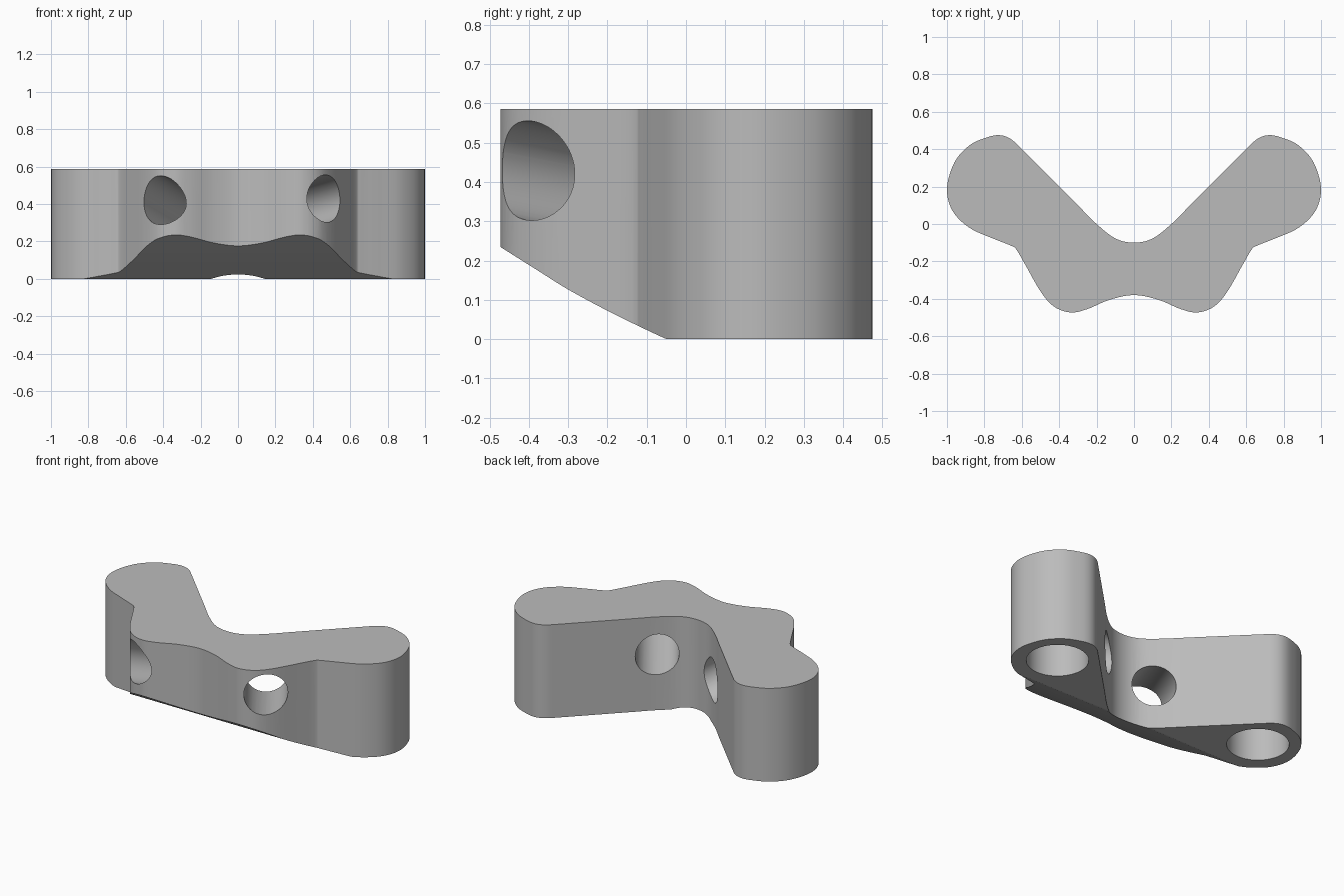
import bpy, bmesh
from mathutils import Vector

cube = bpy.data.objects.get("Cube")
if cube:
    bpy.data.objects.remove(cube, do_unlink=True)

HEIGHT = 0.586

grey = bpy.data.materials.new("plain_grey")
grey.use_nodes = True
colour = (0.5, 0.5, 0.5, 1)
grey.diffuse_color = colour
for node in grey.node_tree.nodes:
    if node.type == 'BSDF_PRINCIPLED':
        node.inputs["Base Color"].default_value = colour


def smooth_path(points, steps=5, closed=True):
    """Pass a smooth curve through the given points."""
    pts = [Vector(p) for p in points]
    count = len(pts)
    result = []
    for i in range(count if closed else count - 1):
        if closed:
            a, b, c, d = (pts[(i + k) % count] for k in (-1, 0, 1, 2))
        else:
            a, b, c, d = (pts[min(max(i + k, 0), count - 1)] for k in (-1, 0, 1, 2))
        for s in range(steps):
            t = s / steps
            result.append(0.5 * (2 * b + (c - a) * t
                                 + (2 * a - 5 * b + 4 * c - d) * t ** 2
                                 + (3 * b - a - 3 * c + d) * t ** 3))
    if not closed:
        result.append(pts[-1])
    return result


def make_object(name, bm):
    bmesh.ops.recalc_face_normals(bm, faces=bm.faces)
    mesh = bpy.data.meshes.new(name)
    bm.to_mesh(mesh)
    bm.free()
    mesh.materials.append(grey)
    obj = bpy.data.objects.new(name, mesh)
    bpy.context.collection.objects.link(obj)
    return obj


def prism(name, corners, offset):
    """Extrude a flat polygon along an offset."""
    bm = bmesh.new()
    face = bm.faces.new([bm.verts.new(c) for c in corners])
    extruded = bmesh.ops.extrude_face_region(bm, geom=[face])
    verts = [v for v in extruded["geom"] if isinstance(v, bmesh.types.BMVert)]
    bmesh.ops.translate(bm, verts=verts, vec=offset)
    return make_object(name, bm)


def rod(name, start, end, radius, extend=0.0):
    """Round cutter running between two points."""
    start, end = Vector(start), Vector(end)
    axis = end - start
    bm = bmesh.new()
    bmesh.ops.create_cone(bm, cap_ends=True, segments=64, radius1=radius,
                          radius2=radius, depth=axis.length + 2 * extend)
    bm.transform(axis.to_track_quat('Z', 'Y').to_matrix().to_4x4())
    bmesh.ops.translate(bm, verts=bm.verts, vec=(start + end) / 2)
    return make_object(name, bm)


# Bracket body: half outline from the rear valley round to the front dip
half = [(0, -0.1), (0.1, -0.077), (0.2, 0), (0.3, 0.1), (0.45, 0.25),
        (0.6, 0.4), (0.66, 0.455), (0.72, 0.475), (0.79, 0.462),
        (0.88, 0.42), (0.96, 0.33), (1, 0.19), (0.97, 0.07),
        (0.88, -0.02), (0.76, -0.075), (0.66, -0.115), (0.63, -0.135),
        (0.58, -0.22), (0.5, -0.36), (0.43, -0.44), (0.34, -0.473),
        (0.25, -0.455), (0.13, -0.405), (0, -0.38)]
mirrored = [(-x, y) for x, y in reversed(half[1:-1])]
outline = smooth_path(half + mirrored)
body = prism("bracket_body", [(p.x, p.y, 0) for p in outline], (0, 0, HEIGHT))

# Sloped, slightly curved underside at the front
slope = smooth_path([(-0.05, 0), (-0.1, 0.023), (-0.2, 0.072),
                     (-0.3, 0.126), (-0.38, 0.176), (-0.48, 0.239)],
                    closed=False)
section = [(0.04, -0.04)] + [tuple(p) for p in slope] + [(-0.7, 0.38), (-0.7, -0.04)]
cutters = [prism("underside_cutter", [(-1.2, y, z) for y, z in section], (2.4, 0, 0))]

# Two slanted through holes
cutters.append(rod("left_bore_cutter", (0.458, -0.378, 0.425),
                   (0.2, 0, 0.35), 0.125, 0.35))
cutters.append(rod("right_bore_cutter", (-0.39, -0.41, 0.407),
                   (-0.165, -0.02, 0.275), 0.125, 0.35))

# Blind sockets in the bottom of both wings
for side, label in ((1, "left"), (-1, "right")):
    cutters.append(rod(label + "_socket_cutter", (side * 0.745, 0.21, -0.1),
                       (side * 0.745, 0.21, 0.45), 0.178))

bpy.ops.object.select_all(action='DESELECT')
bpy.context.view_layer.objects.active = body
body.select_set(True)
for cutter in cutters:
    cut = body.modifiers.new(cutter.name, 'BOOLEAN')
    cut.operation = 'DIFFERENCE'
    cut.solver = 'EXACT'
    cut.object = cutter
    bpy.ops.object.modifier_apply(modifier=cut.name)
    bpy.data.objects.remove(cutter, do_unlink=True)

bpy.ops.object.shade_smooth_by_angle()
